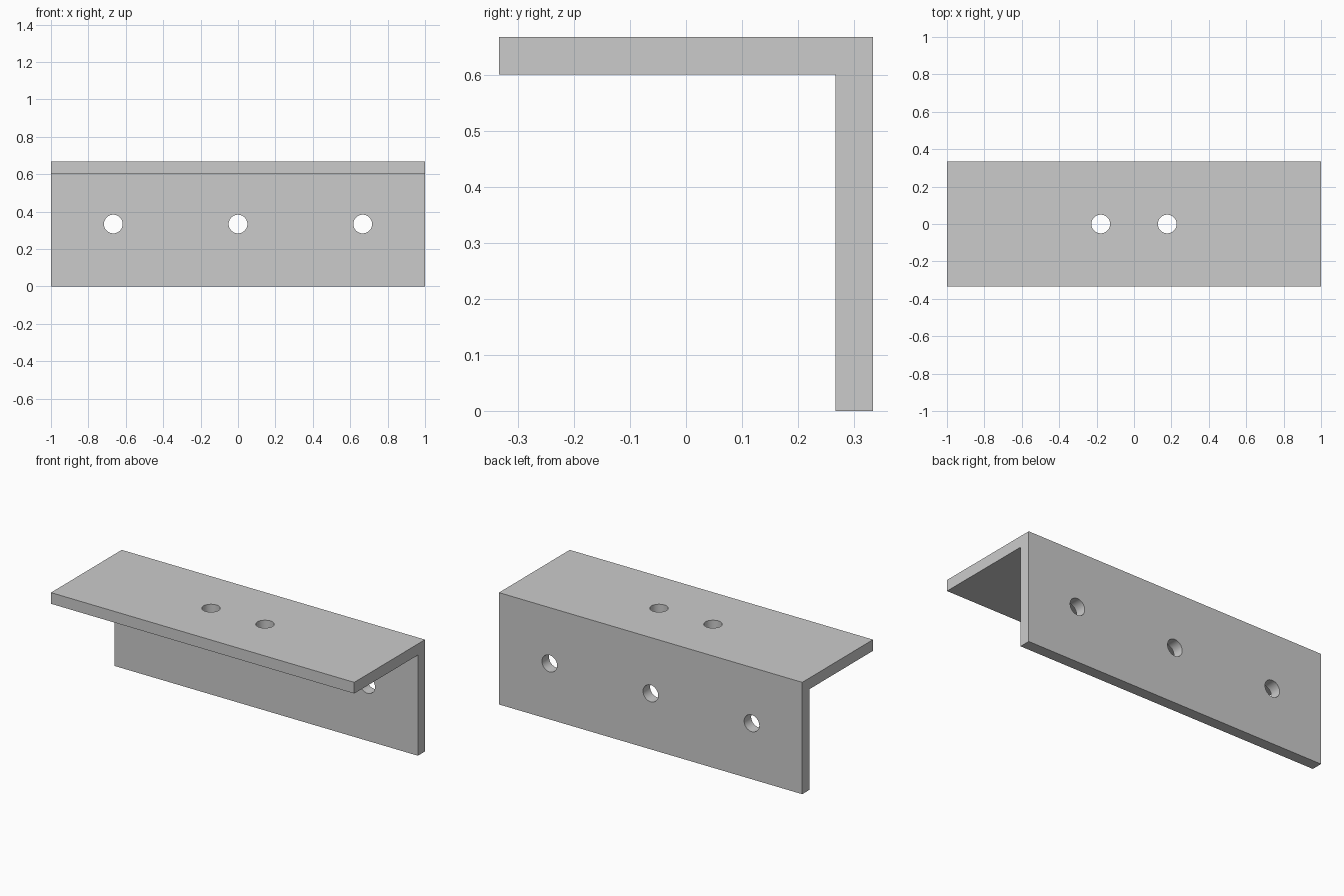
import bpy, bmesh
from math import radians
from mathutils import Matrix, Vector

if "Cube" in bpy.data.objects:
    bpy.data.objects.remove(bpy.data.objects["Cube"])

HALF_LEN, HALF_W, H, T = 1.0, 1 / 3, 2 / 3, 1 / 15
HOLE_R = 0.05


def make_object(name, bm):
    bmesh.ops.recalc_face_normals(bm, faces=bm.faces)
    mesh = bpy.data.meshes.new(name)
    bm.to_mesh(mesh)
    bm.free()
    obj = bpy.data.objects.new(name, mesh)
    bpy.context.collection.objects.link(obj)
    return obj


# L-shaped profile (y, z) extruded along x
profile = [(-HALF_W, H), (-HALF_W, H - T), (HALF_W - T, H - T),
           (HALF_W - T, 0), (HALF_W, 0), (HALF_W, H)]
bm = bmesh.new()
end = bm.faces.new([bm.verts.new((-HALF_LEN, y, z)) for y, z in profile])
side = bmesh.ops.extrude_face_region(bm, geom=[end])
bmesh.ops.translate(bm, vec=Vector((2 * HALF_LEN, 0, 0)),
                    verts=[v for v in side["geom"] if isinstance(v, bmesh.types.BMVert)])
bracket = make_object("angle_bracket", bm)

# Drill cylinders: three through the back plate, two through the top plate
bm = bmesh.new()


def drill(location, tilt):
    bmesh.ops.create_cone(bm, cap_ends=True, segments=48, radius1=HOLE_R, radius2=HOLE_R, depth=4 * T,
                          matrix=Matrix.Translation(location) @ Matrix.Rotation(tilt, 4, "X"))


for x in (-2 / 3, 0, 2 / 3):
    drill((x, HALF_W - T / 2, H / 2), radians(90))
for x in (-0.178, 0.178):
    drill((x, 0, H - T / 2), 0)
cutter = make_object("hole_cutter", bm)
cutter.hide_render = True

# Cut the holes and discard the cutter
cut = bracket.modifiers.new("holes", "BOOLEAN")
cut.operation = "DIFFERENCE"
cut.solver = "EXACT"
cut.object = cutter
bpy.context.view_layer.objects.active = bracket
bracket.select_set(True)
bpy.ops.object.modifier_apply(modifier=cut.name)
bpy.data.objects.remove(cutter)

# Smooth hole walls, sharp plate edges
bpy.ops.object.shade_smooth_by_angle(angle=radians(30))
